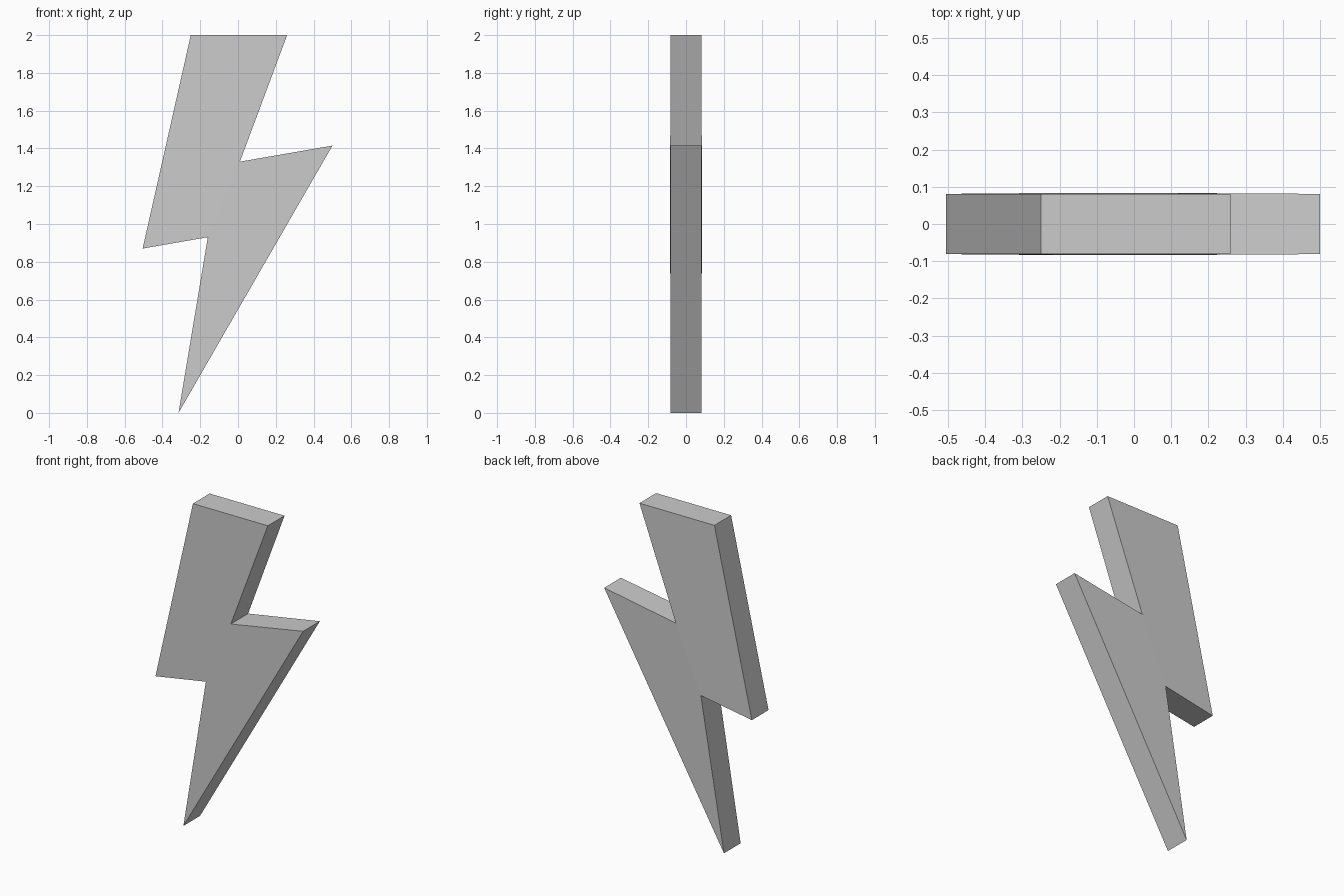
import bpy
import bmesh

cube = bpy.data.objects.get("Cube")
if cube:
    bpy.data.objects.remove(cube, do_unlink=True)

grey = bpy.data.materials.new("plain grey")
grey.use_nodes = True
grey.diffuse_color = (0.6, 0.6, 0.6, 1)
grey.node_tree.nodes["Principled BSDF"].inputs["Base Color"].default_value = (0.6, 0.6, 0.6, 1)

# Zigzag outline: x, z and half thickness, slightly thicker at the two notches
EDGE, FOLD = 0.081, 0.084
outline = [
    (-0.25, 2.0, EDGE),
    (0.26, 2.0, EDGE),
    (0.01, 1.33, FOLD),     # right notch
    (0.5, 1.415, EDGE),
    (-0.315, 0.0, EDGE),    # bottom tip
    (-0.16, 0.93, FOLD),    # left notch
    (-0.505, 0.87, EDGE),
]
UPPER = (0, 1, 2, 5, 6)
LOWER = (2, 3, 4, 5)

bm = bmesh.new()
front = [bm.verts.new((x, -t, z)) for x, z, t in outline]
back = [bm.verts.new((x, t, z)) for x, z, t in outline]

# Broad faces, split along the fold between the notches
for ring in (front, back):
    for part in (UPPER, LOWER):
        bm.faces.new([ring[i] for i in part])

# Rim
for i in range(len(outline)):
    j = (i + 1) % len(outline)
    bm.faces.new((front[i], front[j], back[j], back[i]))
bmesh.ops.recalc_face_normals(bm, faces=bm.faces)

mesh = bpy.data.meshes.new("lightning_bolt")
bm.to_mesh(mesh)
bm.free()
mesh.materials.append(grey)
bolt = bpy.data.objects.new("lightning_bolt", mesh)
bpy.context.collection.objects.link(bolt)
